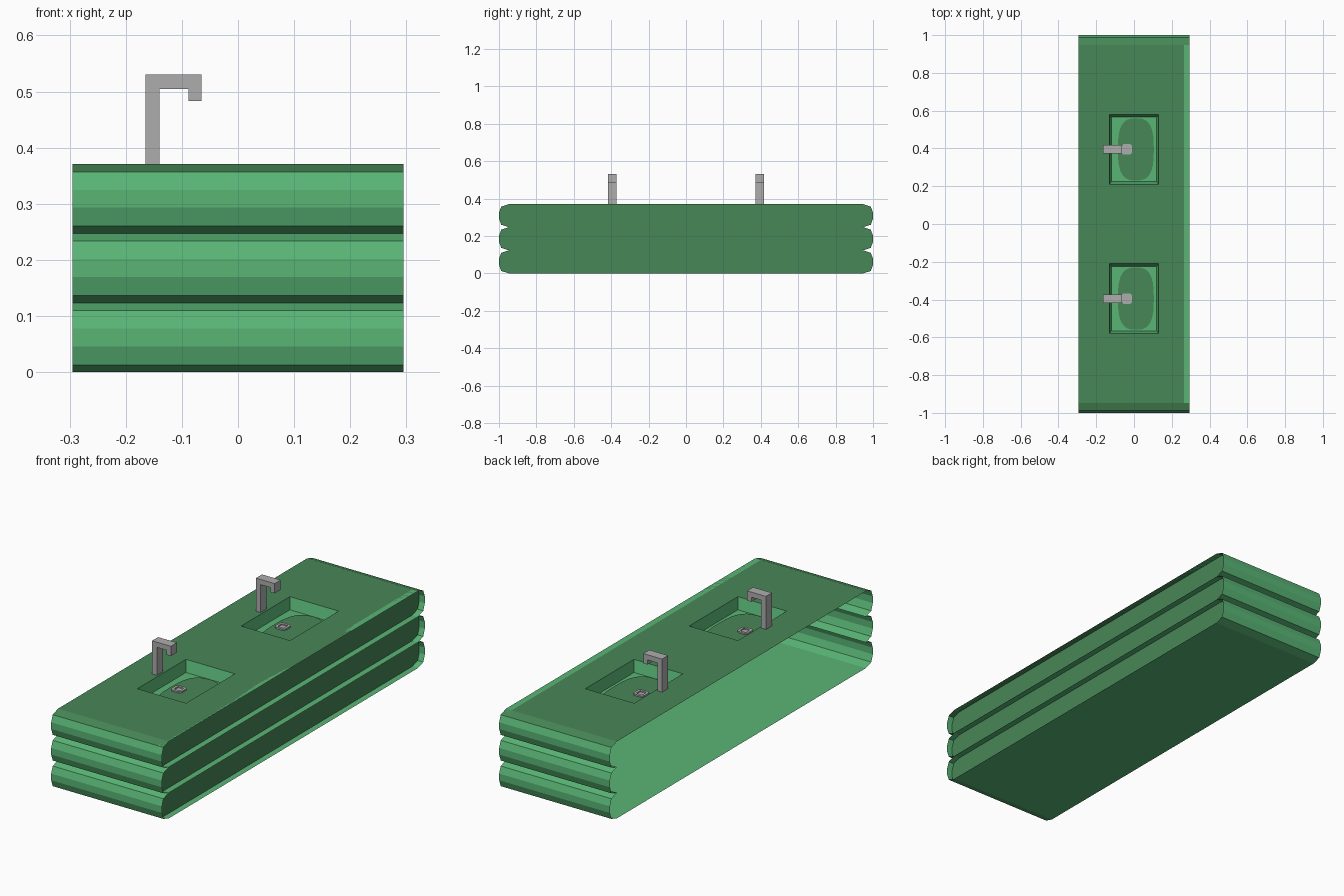
import bpy, bmesh, math
from mathutils import Vector

if "Cube" in bpy.data.objects:
    bpy.data.objects.remove(bpy.data.objects["Cube"])


def material(name, srgb):
    m = bpy.data.materials.new(name)
    m.use_nodes = True
    col = [((c + 0.055) / 1.055) ** 2.4 for c in srgb] + [1.0]
    m.diffuse_color = col
    m.node_tree.nodes["Principled BSDF"].inputs["Base Color"].default_value = col
    return m


light_green = material("light green", (0.35, 0.71, 0.46))
dark_green = material("dark green", (0.28, 0.53, 0.34))
metal = material("grey metal", (0.68, 0.68, 0.68))

HALF_X, LAYER, TOP = 0.295, 0.1235, 0.3705
SLOT_DEPTH, BASIN_DEPTH = 0.03, 0.055
SINK_Y = 0.395


def finish(bm, name, mats):
    me = bpy.data.meshes.new(name)
    bm.to_mesh(me)
    bm.free()
    ob = bpy.data.objects.new(name, me)
    for m in mats:
        me.materials.append(m)
    bpy.context.collection.objects.link(ob)
    return ob


# Cabinet: three stacked pillow layers, open at -x, recessed slots at +x
half = [(0.947, 0), (0.988, 0.013), (1, 0.046), (1, 0.078), (0.988, 0.11), (0.947, LAYER)]
bm = bmesh.new()
for i in range(3):
    outline = [(y, z + i * LAYER) for y, z in half]
    outline += [(-y, z) for y, z in reversed(outline)]
    near = [bm.verts.new((HALF_X, y, z)) for y, z in outline]
    far = [bm.verts.new((-HALF_X, y, z)) for y, z in outline]
    n = len(outline)
    for k in range(n):
        if k == 5 or (k == n - 1 and i > 0):
            continue
        j = (k + 1) % n
        f = bm.faces.new((near[k], far[k], far[j], near[j]))
        if i == 2 and k in (4, 6):
            f.material_index = 1
    cap = bm.faces.new(near)
    bmesh.ops.inset_individual(bm, faces=[cap], thickness=0.023)
    slot = bmesh.ops.extrude_discrete_faces(bm, faces=[cap])["faces"][0]
    slot.material_index = 1
    bmesh.ops.translate(bm, verts=slot.verts, vec=(-SLOT_DEPTH, 0, 0))

# Countertop grid with two sunken basins
xs = [-HALF_X, -0.13, 0.13, HALF_X]
ys = [-0.947, -0.58, -0.21, 0.21, 0.58, 0.947]
grid = [[bm.verts.new((x, y, TOP)) for y in ys] for x in xs]
for a in range(len(xs) - 1):
    for b in range(len(ys) - 1):
        f = bm.faces.new((grid[a][b], grid[a + 1][b], grid[a + 1][b + 1], grid[a][b + 1]))
        if a == 1 and b in (1, 3):
            floor = bmesh.ops.extrude_discrete_faces(bm, faces=[f])["faces"][0]
            c = floor.calc_center_median()
            for v in floor.verts:
                v.co = c + (v.co - c) * 0.92 - Vector((0, 0, BASIN_DEPTH))
        else:
            f.material_index = 1
bmesh.ops.remove_doubles(bm, verts=bm.verts, dist=0.0005)
finish(bm, "cabinet", [light_green, dark_green])


def basin_floor(y0, name):
    # Rounded dark patch on the basin floor
    bm = bmesh.new()
    verts = []
    for k in range(32):
        t = math.tau * k / 32
        c, s = math.cos(t), math.sin(t)
        verts.append(bm.verts.new((0.01 + 0.095 * math.copysign(abs(c) ** 0.7, c),
                                   y0 + 0.165 * math.copysign(abs(s) ** 0.7, s),
                                   TOP - BASIN_DEPTH + 0.003)))
    bm.faces.new(verts)
    finish(bm, name, [dark_green])


def drain(y0, name):
    # Square drain with clipped corners and a sunken hole
    bm = bmesh.new()
    z = TOP - BASIN_DEPTH
    w, cut = 0.028, 0.018
    pts = [(w, cut), (cut, w), (-cut, w), (-w, cut), (-w, -cut), (-cut, -w), (cut, -w), (w, -cut)]
    base = bm.faces.new([bm.verts.new((x - 0.038, y + y0, z)) for x, y in pts])
    top = bmesh.ops.extrude_discrete_faces(bm, faces=[base])["faces"][0]
    bmesh.ops.translate(bm, verts=top.verts, vec=(0, 0, 0.01))
    bmesh.ops.inset_individual(bm, faces=[top], thickness=0.013)
    hole = bmesh.ops.extrude_discrete_faces(bm, faces=[top])["faces"][0]
    bmesh.ops.translate(bm, verts=hole.verts, vec=(0, 0, -0.006))
    finish(bm, name, [metal])


def faucet(y0, name):
    # Hooked square-section tap
    bm = bmesh.new()
    pts = [(-0.165, TOP), (-0.14, TOP), (-0.14, 0.505), (-0.088, 0.505),
           (-0.088, 0.483), (-0.065, 0.483), (-0.065, 0.53), (-0.165, 0.53)]
    side = bm.faces.new([bm.verts.new((x, y0 - 0.023, z)) for x, z in pts])
    ext = bmesh.ops.extrude_face_region(bm, geom=[side], use_keep_orig=True)
    moved = [g for g in ext["geom"] if isinstance(g, bmesh.types.BMVert)]
    bmesh.ops.translate(bm, verts=moved, vec=(0, 0.046, 0))
    bmesh.ops.recalc_face_normals(bm, faces=bm.faces)
    finish(bm, name, [metal])


for side, label in ((-1, "front"), (1, "back")):
    basin_floor(side * SINK_Y, label + "_basin_floor")
    drain(side * SINK_Y, label + "_drain")
    faucet(side * SINK_Y, label + "_faucet")
